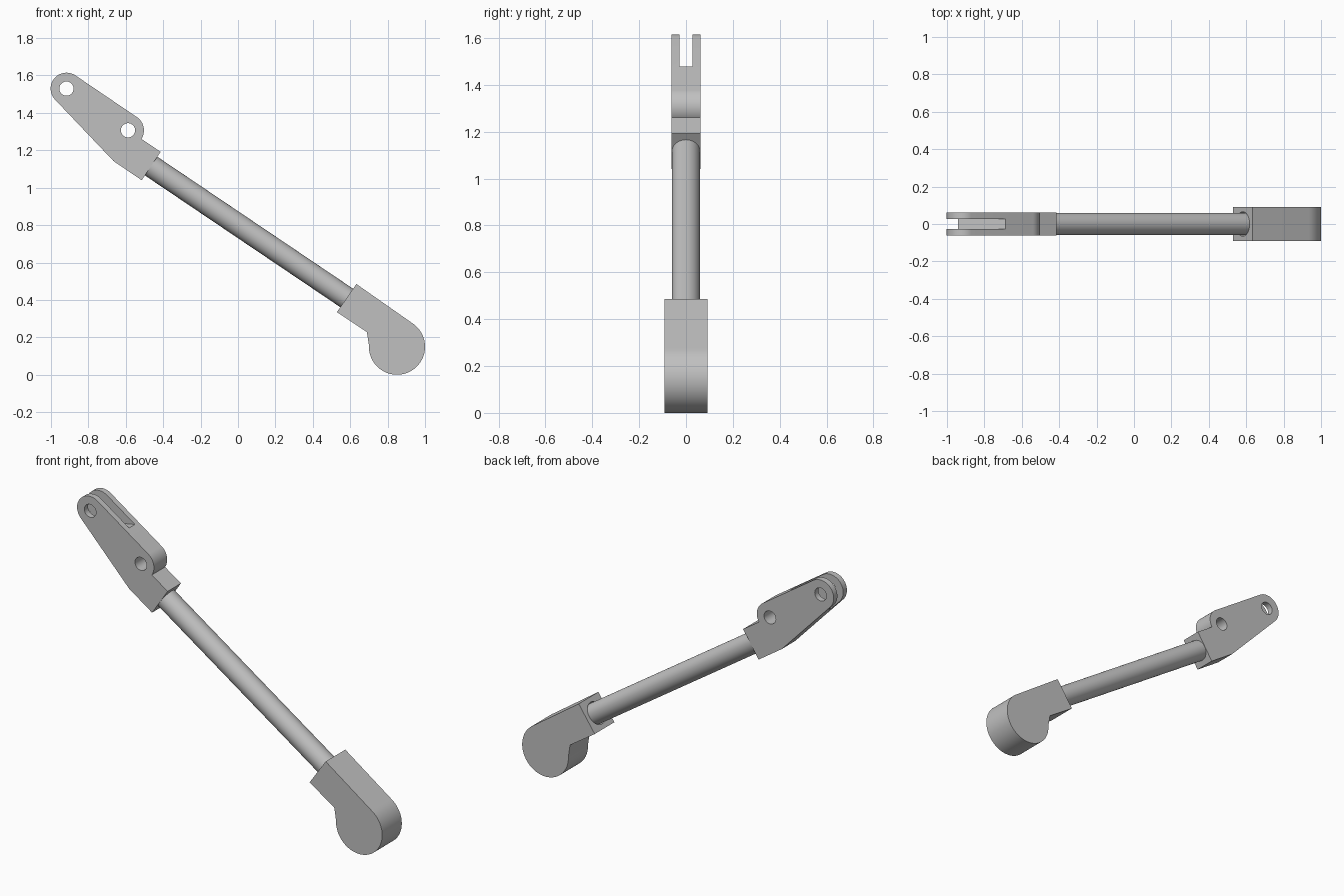
import bpy, bmesh
from math import radians, sin, cos
from mathutils import Vector

cube = bpy.data.objects.get("Cube")
if cube:
    bpy.data.objects.remove(cube)

steel = bpy.data.materials.new("grey_steel")
steel.use_nodes = True
grey = (0.53, 0.53, 0.53, 1)
steel.diffuse_color = grey
steel.node_tree.nodes["Principled BSDF"].inputs["Base Color"].default_value = grey


def arc(center, radius, start, end, steps=24):
    """Points on an arc in the xz plane, angles in degrees."""
    angles = [radians(start + (end - start) * i / steps) for i in range(steps + 1)]
    return [(center[0] + radius * cos(a), center[1] + radius * sin(a)) for a in angles]


def make_object(name, bm):
    bmesh.ops.recalc_face_normals(bm, faces=bm.faces)
    mesh = bpy.data.meshes.new(name)
    bm.to_mesh(mesh)
    bm.free()
    mesh.materials.append(steel)
    obj = bpy.data.objects.new(name, mesh)
    bpy.context.collection.objects.link(obj)
    return obj


def plate(name, profile, half):
    """Extrude an xz outline symmetrically along y."""
    bm = bmesh.new()
    face = bm.faces.new([bm.verts.new((x, -half, z)) for x, z in profile])
    result = bmesh.ops.extrude_face_region(bm, geom=[face])
    verts = [v for v in result["geom"] if isinstance(v, bmesh.types.BMVert)]
    bmesh.ops.translate(bm, vec=(0, 2 * half, 0), verts=verts)
    return make_object(name, bm)


def cylinder(name, start, end, radius):
    start, end = Vector(start), Vector(end)
    axis = end - start
    bm = bmesh.new()
    bmesh.ops.create_cone(bm, cap_ends=True, segments=48, radius1=radius,
                          radius2=radius, depth=axis.length)
    bm.transform(axis.to_track_quat("Z", "Y").to_matrix().to_4x4())
    bmesh.ops.translate(bm, vec=(start + end) / 2, verts=bm.verts)
    return make_object(name, bm)


def activate(obj):
    bpy.ops.object.select_all(action="DESELECT")
    obj.select_set(True)
    bpy.context.view_layer.objects.active = obj


def cut(obj, cutter):
    cutter.hide_render = True
    mod = obj.modifiers.new("cut", "BOOLEAN")
    mod.operation = "DIFFERENCE"
    mod.solver = "EXACT"
    mod.object = cutter
    activate(obj)
    bpy.ops.object.modifier_apply(modifier=mod.name)
    bpy.data.objects.remove(cutter)


# Forked bracket with two pin holes and a slot at its tip
tip, pivot = (-0.917, 1.53), (-0.588, 1.307)
outline = arc(tip, 0.085, 224, 56) + arc(pivot, 0.085, 56, -33)
outline += [(-0.414, 1.192), (-0.515, 1.04), (-0.665, 1.142)]
bracket = plate("fork_bracket", outline, 0.0615)
for x, z in (tip, pivot):
    cut(bracket, cylinder("pin_cutter", (x, -0.2, z), (x, 0.2, z), 0.038))
slot = [(-1.1, 1.401), (-0.6, 1.494), (-0.6, 1.8), (-1.1, 1.8)]
cut(bracket, plate("slot_cutter", slot, 0.027))

# Rounded end block with a socket for the rod
outline = arc((0.85, 0.15), 0.15, 56, -183, 48)
outline += [(0.689, 0.228), (0.529, 0.335), (0.633, 0.485)]
block = plate("end_block", outline, 0.091)
rod_top, rod_end = Vector((-0.48, 0, 1.126)), Vector((0.64, 0, 0.371))
cut(block, cylinder("socket_cutter", rod_top, rod_end, 0.065))

# Connecting rod
rod = cylinder("connecting_rod", rod_top, rod_end, 0.06)

for part in (bracket, block, rod):
    activate(part)
    bpy.ops.object.shade_smooth_by_angle(angle=radians(30))
